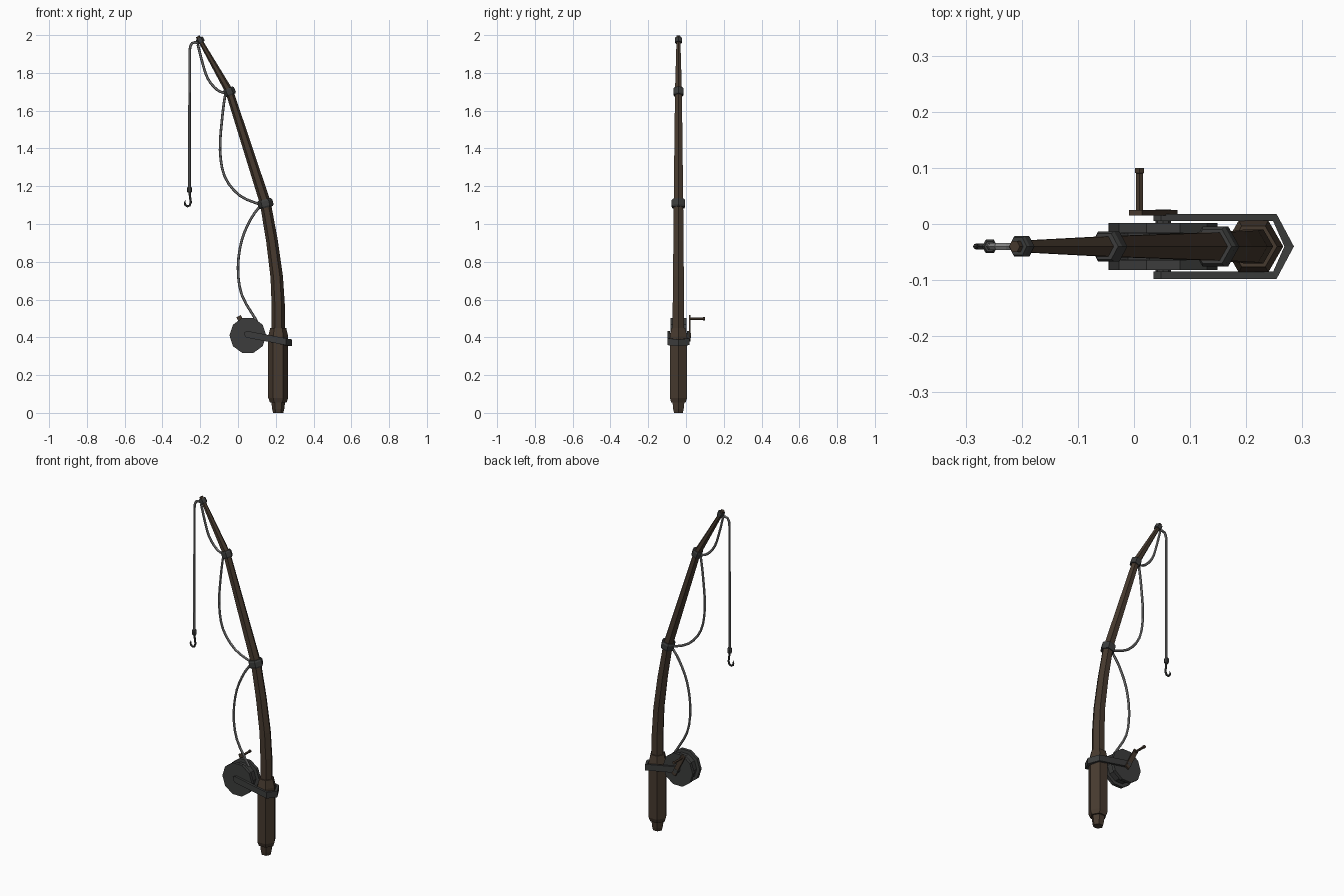
import bpy, bmesh, math
from mathutils import Vector

if "Cube" in bpy.data.objects:
    bpy.data.objects.remove(bpy.data.objects["Cube"])

Y0 = -0.04                      # centre plane of the rod
Y = Vector((0, 1, 0))


def material(name, col):
    m = bpy.data.materials.new(name)
    m.diffuse_color = (*col, 1)
    m.use_nodes = True
    m.node_tree.nodes["Principled BSDF"].inputs["Base Color"].default_value = m.diffuse_color
    return m


WOOD = material("dark_wood", (0.062, 0.042, 0.028))
METAL = material("dark_metal", (0.045, 0.046, 0.045))
LINE = material("grey_line", (0.22, 0.22, 0.22))


def finish(name, bm, mat):
    bmesh.ops.recalc_face_normals(bm, faces=bm.faces)
    me = bpy.data.meshes.new(name)
    bm.to_mesh(me)
    bm.free()
    me.materials.append(mat)
    ob = bpy.data.objects.new(name, me)
    bpy.context.collection.objects.link(ob)
    return ob


def loft(name, sections, mat):
    """Skin a list of equal-sized vertex loops and cap both ends."""
    bm = bmesh.new()
    loops = [[bm.verts.new(p) for p in s] for s in sections]
    n = len(loops[0])
    for a, b in zip(loops, loops[1:]):
        for i in range(n):
            j = (i + 1) % n
            bm.faces.new((a[i], a[j], b[j], b[i]))
    bm.faces.new(loops[0])
    bm.faces.new(loops[-1])
    return finish(name, bm, mat)


def sweep(name, path, radii, n, mat, side=Y, phase=0.0):
    """Sweep an n-gon along a path lying perpendicular to 'side'."""
    path = [Vector(p) for p in path]
    if not isinstance(radii, (list, tuple)):
        radii = [radii] * len(path)
    out = []
    for i, (p, r) in enumerate(zip(path, radii)):
        t = path[min(i + 1, len(path) - 1)] - path[max(i - 1, 0)]
        u = side.cross(t).normalized()
        out.append([p + r * (math.cos(a) * u + math.sin(a) * side)
                    for a in (phase + 2 * math.pi * k / n for k in range(n))])
    return loft(name, out, mat)


def xz(pts):
    return [(x, Y0, z) for x, z in pts]


def smooth_path(pts, steps=3):
    """Catmull-Rom through 2D points."""
    P = [Vector(p) for p in pts]
    P = [2 * P[0] - P[1]] + P + [2 * P[-1] - P[-2]]
    out = []
    for a, b, c, d in zip(P, P[1:], P[2:], P[3:]):
        for k in range(steps):
            t = k / steps
            out.append(0.5 * (2 * b + (c - a) * t + (2 * a - 5 * b + 4 * c - d) * t * t
                              + (3 * b - a - 3 * c + d) * t ** 3))
    return out + [P[-2]]


# Grip with stepped pommel and chamfered shoulder
grip = [(0.0, .027), (.02, .032), (.055, .036), (.056, .044), (.08, .053), (.405, .053), (.45, .042)]
sweep("grip", xz([(0.213, z) for z, r in grip]), [r for z, r in grip], 6, WOOD)

# Tapering bent rod
rod = [(.213, .43), (.213, .57), (.205, .72), (.18, .91), (.145, 1.11), (-.045, 1.70), (-.213, 1.994)]
sweep("rod", xz(rod), [.035, .035, .033, .031, .029, .021, .011], 6, WOOD)

# Metal guide rings around the rod
for i, (x, z, dx, dz, r, h) in enumerate([(.145, 1.108, -.25, 1, .041, .022),
                                          (-.045, 1.70, -.42, 1, .031, .02),
                                          (-.2, 1.972, -.57, 1, .021, .014)]):
    c, d = Vector((x, z)), Vector((dx, dz)).normalized() * h
    sweep(f"guide_ring_{i + 1}", xz([c - d, c - d * .6, c + d * .6, c + d]),
          [r * .86, r, r, r * .86], 6, METAL)

# Reel bracket: a strap round the grip whose two arms carry the reel
half = [(.035, .058, .045, .009), (.048, .058, .045, .018), (.19, .058, .045, .018),
        (.254, .058, .045, .018)]
tip = (.285, .268)


def strap(xo, yo, xi, yi, h):
    zo = .425 - .19 * xo
    return [(xo, Y0 + yo, zo - h), (xo, Y0 + yo, zo + h),
            (xi, Y0 + yi, zo + h), (xi, Y0 + yi, zo - h)]


secs = [strap(x, yo, x - (.006 if x > .25 else 0), yi, h) for x, yo, yi, h in half]
secs.append(strap(tip[0], 0, tip[1], 0, .018))
secs += [strap(x, -yo, x - (.006 if x > .25 else 0), -yi, h) for x, yo, yi, h in reversed(half)]
loft("reel_bracket", secs, METAL)

# Reel: two flanges with the wound core between
cx, cz = .052, .41
X = Vector((1, 0, 0))
reel = [(-.042, .097), (-.024, .097), (-.023, .078), (.023, .078), (.024, .097), (.042, .097)]
# phase puts flat edges at the top
sweep("reel", [(cx, Y0 + y, cz) for y, r in reel], [r for y, r in reel], 10, METAL, X, math.pi / 2)
sweep("reel_axle", [(cx, Y0 - .056, cz), (cx, .026, cz)], .014, 8, METAL, X)

# Crank arm and its knob
a, b = Vector((.066, 0, .385)), Vector((.003, 0, .512))
w = (b - a).normalized().cross(Y) * .013
loft("crank_arm", [[p - w + Y * .015, p + w + Y * .015, p + w + Y * .025, p - w + Y * .025]
                   for p in (a, b)], WOOD)
knob = [(.02, .007), (.09, .007), (.091, .009), (.1, .009)]
sweep("crank_knob", [(.01, y, .499) for y, r in knob], [r for y, r in knob], 6, WOOD, X)

# Fishing line sagging between the rings, then hanging from the tip
lines = [[(.1, .485), (.02, .625), (0, .77), (.02, .915), (.07, 1.03), (.125, 1.105)],
         [(.125, 1.1), (.01, 1.15), (-.07, 1.25), (-.095, 1.39), (-.085, 1.55), (-.07, 1.67), (-.06, 1.70)],
         [(-.06, 1.69), (-.11, 1.71), (-.16, 1.77), (-.19, 1.86), (-.213, 1.95)]]
for i, pts in enumerate(lines):
    sweep(f"line_{i + 1}", xz(smooth_path(pts)), .007, 6, LINE)
sweep("line_hanging", xz([(-.205, 1.955), (-.228, 1.962), (-.244, 1.957), (-.253, 1.94),
                          (-.256, 1.91), (-.257, 1.18)]), .007, 6, LINE)

# Hook with its eyelet knob
sweep("hook_eyelet", xz([(-.257, 1.166), (-.257, 1.173), (-.257, 1.19), (-.257, 1.197)]),
      [.01, .014, .014, .01], 6, METAL)
hook = [(-.257, 1.175), (-.254, 1.145), (-.25, 1.115), (-.256, 1.098), (-.268, 1.093),
        (-.279, 1.101), (-.282, 1.112), (-.279, 1.127)]
sweep("hook", xz(hook), [.006] * 6 + [.005, .001], 6, METAL)
